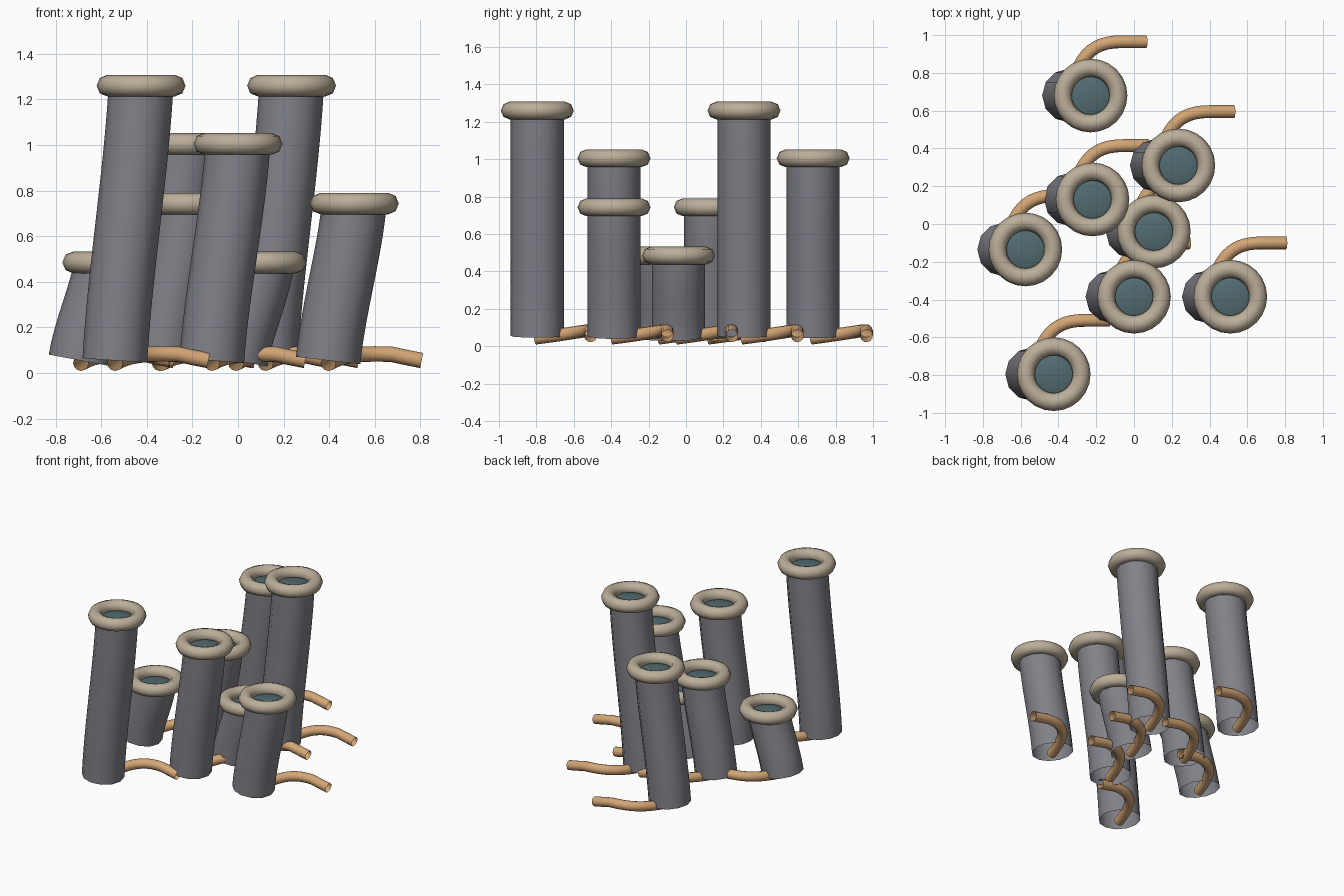
import bpy
from mathutils import Vector

if "Cube" in bpy.data.objects:
    bpy.data.objects.remove(bpy.data.objects["Cube"])


def material(name, color):
    m = bpy.data.materials.new(name)
    m.diffuse_color = (*color, 1)
    m.use_nodes = True
    m.node_tree.nodes["Principled BSDF"].inputs["Base Color"].default_value = m.diffuse_color
    return m


GREY = material("stone_grey", (0.22, 0.22, 0.25))
BEIGE = material("pale_beige", (0.50, 0.425, 0.32))
ORANGE = material("soft_orange", (0.66, 0.38, 0.18))
TEAL = material("dark_teal", (0.085, 0.15, 0.165))

LEAN = 0.115      # sideways offset between tube foot and rim
FOOT_Z = 0.055    # height of the tube foot


def finish(ob, name, mat):
    ob.name = name
    ob.data.materials.clear()
    ob.data.materials.append(mat)
    for p in ob.data.polygons:
        p.use_smooth = True


def sweep(name, points, radius, mat):
    """Open round pipe along a path, with 12 sides."""
    cu = bpy.data.curves.new(name, "CURVE")
    cu.dimensions = "3D"
    cu.bevel_depth = radius
    cu.bevel_resolution = 4
    sp = cu.splines.new("POLY")
    sp.points.add(len(points) - 1)
    for p, co in zip(sp.points, points):
        p.co = (*co, 1)
    ob = bpy.data.objects.new(name, cu)
    bpy.context.collection.objects.link(ob)
    bpy.ops.object.select_all(action="DESELECT")
    ob.select_set(True)
    bpy.context.view_layer.objects.active = ob
    bpy.ops.object.convert(target="MESH")
    finish(bpy.context.view_layer.objects.active, name, mat)


def bezier(a, b, c, d, t):
    u = 1 - t
    return a * u**3 + b * 3 * u * u * t + c * 3 * u * t * t + d * t**3


def tube_unit(x, y, z, n):
    # Leaning tube with a gentle S-bend
    path = []
    for i in range(13):
        t = i / 12
        s = 0.6 * t + 0.4 * (3 * t * t - 2 * t**3)
        path.append((x - LEAN * (1 - s), y, FOOT_Z + (z - FOOT_Z) * t))
    sweep(f"tube_{n}", path, 0.142, GREY)

    # Rounded rim
    bpy.ops.mesh.primitive_torus_add(
        major_segments=24, minor_segments=8, major_radius=0.1475,
        minor_radius=0.0475, location=(x, y, z))
    finish(bpy.context.object, f"rim_{n}", BEIGE)

    # Shallow dome closing the opening
    bpy.ops.mesh.primitive_uv_sphere_add(
        segments=24, ring_count=12, radius=0.135, location=(x, y, z - 0.04))
    dome = bpy.context.object
    dome.scale.z = 0.3
    finish(dome, f"opening_{n}", TEAL)

    # Bent root pipe leaving the foot
    foot = Vector((x - LEAN, y, 0))
    ctrl = [foot + Vector(v) for v in
            ((0, -0.01, 0.043), (0.05, 0.20, 0.07),
             (0.11, 0.285, 0.09), (0.28, 0.285, 0.082))]
    path = [bezier(*ctrl, i / 12) for i in range(13)]
    path += [foot + Vector(v) for v in ((0.34, 0.285, 0.069), (0.41, 0.285, 0.055))]
    sweep(f"root_pipe_{n}", path, 0.034, ORANGE)


# Rim centres of the eight tubes
RIMS = [(-0.23, 0.68, 1.005), (0.235, 0.31, 1.26), (-0.22, 0.13, 0.743),
        (-0.575, -0.135, 0.485), (0.105, -0.04, 0.485), (0, -0.385, 1.005),
        (0.51, -0.385, 0.743), (-0.425, -0.795, 1.26)]
for n, rim in enumerate(RIMS, 1):
    tube_unit(*rim, n)
